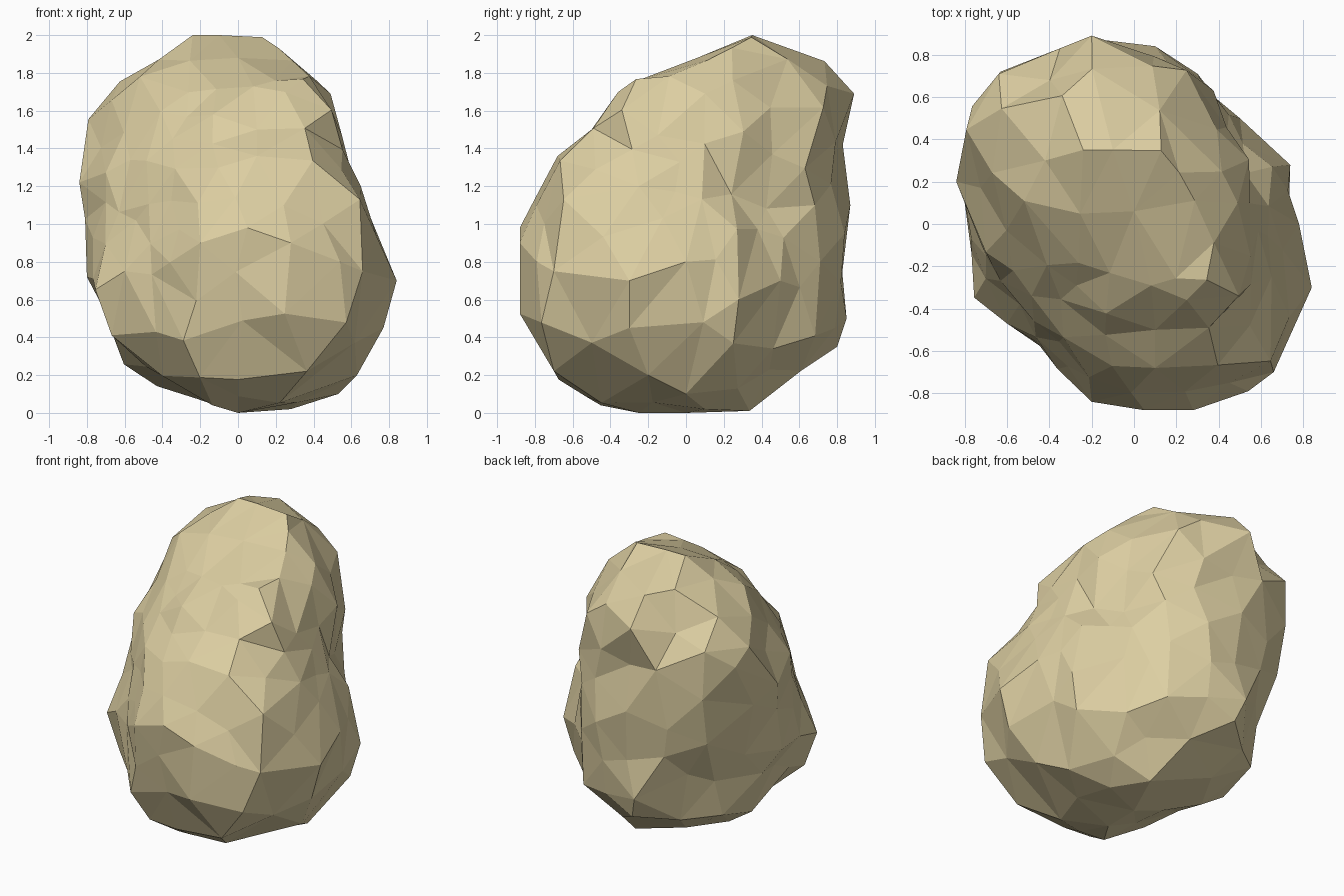
import bpy
import bmesh
import random
from math import radians, sin, cos
from mathutils import Vector

random.seed(4)

cube = bpy.data.objects.get("Cube")
if cube:
    bpy.data.objects.remove(cube, do_unlink=True)

# Profiles of the boulder around its centre, one for each direction
front_profile = [(-.24, 1), (.13, 1), (.22, .96), (.49, .69), (.55, .47), (.65, .2),
                 (.84, -.3), (.77, -.55), (.63, -.8), (.53, -.9), (.28, -.98), (0, -1),
                 (-.45, -.9), (-.61, -.75), (-.8, -.28), (-.84, .22), (-.8, .56),
                 (-.63, .76), (-.42, .87)]
side_profile = [(-.89, -.02), (-.68, .36), (-.5, .5), (-.36, .7), (-.26, .77),
                (.06, .88), (.35, 1), (.46, 1), (.74, .87), (.89, .69), (.83, .42),
                (.87, .1), (.85, -.5), (.8, -.65), (.34, -1), (-.25, -1),
                (-.55, -.94), (-.68, -.83), (-.89, -.48)]
plan_profile = [(-.2, .89), (.1, .84), (.3, .71), (.5, .5), (.74, .28), (.78, 0),
                (.84, -.3), (.66, -.7), (.54, -.79), (.28, -.88), (0, -.88),
                (-.2, -.84), (-.6, -.47), (-.76, -.35), (-.84, .2), (-.77, .56),
                (-.63, .72)]
front_corner_profile = [(.07, 1.1), (.27, 1.09), (.5, .9), (.62, .75), (.68, .4),
                        (.65, .25), (.77, -.47), (.7, -.65), (.52, -.92),
                        (-.08, -1.12), (-.55, -.92), (-.67, -.75), (-.82, -.26),
                        (-.65, .37), (-.41, .84), (-.17, 1.05)]
back_corner_profile = [(-.13, .87), (.1, .78), (.35, .64), (.58, .37), (.65, .14),
                       (.82, -.38), (.74, -.58), (.42, -.91), (0, -.97),
                       (-.32, -.98), (-.64, -.7), (-.77, -.3), (-.69, .04),
                       (-.62, .47), (-.5, .73), (-.3, .82)]
underside_profile = [(.07, 1.05), (.64, .98), (.94, .62), (.95, .44), (.88, 0),
                     (.76, -.33), (.73, -.59), (.57, -.78), (-.15, -1.07),
                     (-.7, -.86), (-.91, -.6), (-.95, -.35), (-.9, .05),
                     (-.6, .55), (-.36, .77)]

# Hollows on the flank, the back and the front: centre, radius, depth
DENTS = [((.62, .38, .14), .34, .07), ((-.45, .62, -.28), .32, .06),
         ((.12, -.8, -.2), .3, .04)]


def plane(turn, tilt):
    """Right, up and outward axes of a profile turned about z and tilted."""
    t, e = radians(turn), radians(tilt)
    right = Vector((cos(t), sin(t), 0))
    out = Vector((sin(t) * cos(e), -cos(t) * cos(e), sin(e)))
    return right, out.cross(right), out


PROFILES = [(plane(0, 0), front_profile), (plane(90, 0), side_profile),
            (plane(0, 90), plan_profile), (plane(35, 25), front_corner_profile),
            (plane(215, 25), back_corner_profile),
            (plane(145, -25), underside_profile)]


def cross(a, b):
    return a[0] * b[1] - a[1] * b[0]


def gauge(point, profile):
    """Size of the profile copy that passes through the point (1 = on it)."""
    for a, b in zip(profile, profile[1:] + profile[:1]):
        area = cross(a, b)
        s, t = cross(point, b) / area, cross(a, point) / area
        if s >= 0 and t >= 0:
            return s + t
    return 0


def gauges(co):
    return [gauge((co.dot(right), co.dot(up)), profile)
            for (right, up, out), profile in PROFILES]


def jitter(amount):
    return Vector([random.uniform(-amount, amount) for axis in range(3)])


def corner_point(axes, a, b):
    """Place along the sight line of a profile corner that fits all profiles."""
    right, up, out = axes
    line = [right * a + up * b + out * (step / 20) for step in range(-20, 21)]
    best = min(line, key=lambda co: max(gauges(co)) + .05 * sum(gauges(co)))
    return best / max(1, max(gauges(best)))


def face_point(direction):
    """Slightly uneven point inside the rounded meeting of the profiles."""
    sizes = gauges(direction)
    soft = (sum(g * g for g in sizes[:3]) / 2) ** .5
    co = direction * random.uniform(.955, .995) / max(max(sizes), .96 * soft)
    for centre, radius, depth in DENTS:
        closeness = 1 - (co - Vector(centre)).length / radius
        if closeness > 0:
            co -= direction * depth * min(1, closeness * 1.6)
    return co


points = []


def add_point(co, spacing):
    """Keep a point only if no kept point lies in nearly the same direction."""
    direction = co.normalized()
    if all((direction - p.normalized()).length > spacing for p in points):
        points.append(co)


# Chipped corners along the profiles
for axes, profile in PROFILES:
    for a, b in profile:
        add_point(corner_point(axes, a, b), .12)

# Uneven points that fill the faces between them
bm = bmesh.new()
bmesh.ops.create_icosphere(bm, subdivisions=4, radius=1)
directions = [(v.co + jitter(.06)).normalized() for v in bm.verts]
random.shuffle(directions)
for direction in directions:
    add_point(face_point(direction), .2)
bm.free()

# Boulder skin: join neighbours on a unit sphere, then move them into place
bm = bmesh.new()
verts = [bm.verts.new(p.normalized()) for p in points]
bmesh.ops.convex_hull(bm, input=verts)
for v, p in zip(verts, points):
    v.co = p
low = min(v.co.z for v in bm.verts)
bmesh.ops.translate(bm, verts=bm.verts, vec=(0, 0, -low))
bmesh.ops.recalc_face_normals(bm, faces=bm.faces)

mesh = bpy.data.meshes.new("boulder")
bm.to_mesh(mesh)
bm.free()
boulder = bpy.data.objects.new("boulder", mesh)
bpy.context.collection.objects.link(boulder)

# Sandy stone colour
stone = bpy.data.materials.new("sandy_stone")
stone.use_nodes = True
colour = (.72, .62, .36, 1)
stone.diffuse_color = colour
shader = next(n for n in stone.node_tree.nodes if n.type == "BSDF_PRINCIPLED")
shader.inputs["Base Color"].default_value = colour
shader.inputs["Roughness"].default_value = .9
mesh.materials.append(stone)
